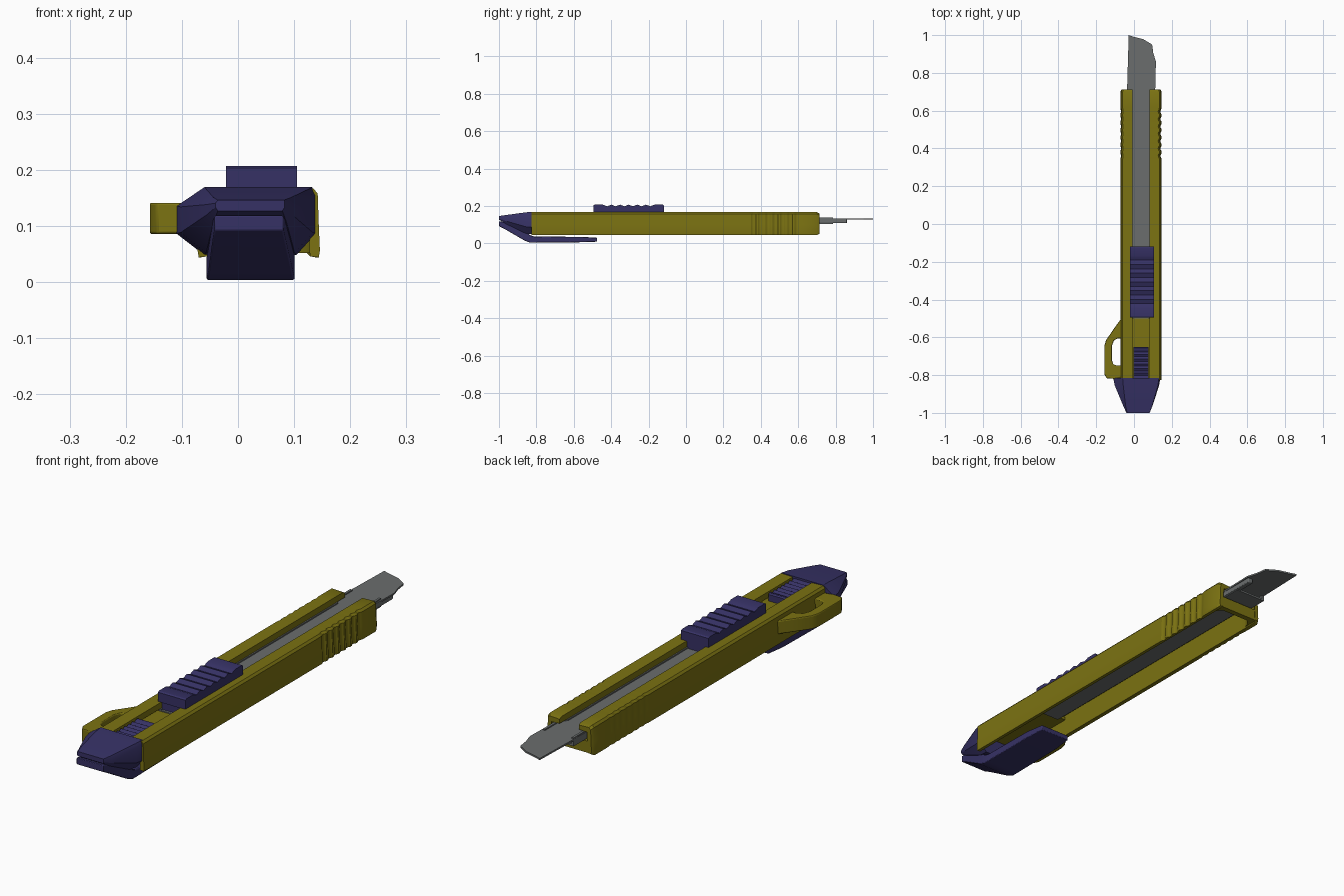
import bpy, bmesh, math

if "Cube" in bpy.data.objects:
    bpy.data.objects.remove(bpy.data.objects["Cube"])

CX = 0.037  # centre line of the knife


def material(name, rgb):
    m = bpy.data.materials.new(name)
    m.diffuse_color = (*rgb, 1)
    m.use_nodes = True
    m.node_tree.nodes["Principled BSDF"].inputs["Base Color"].default_value = m.diffuse_color
    return m


YELLOW = material("yellow_plastic", (0.20, 0.17, 0.006))
BLUE = material("blue_plastic", (0.037, 0.031, 0.13))
STEEL = material("steel", (0.145, 0.155, 0.155))


def finish(name, bm, mat, bevel=0):
    bmesh.ops.recalc_face_normals(bm, faces=bm.faces)
    me = bpy.data.meshes.new(name)
    bm.to_mesh(me)
    bm.free()
    ob = bpy.data.objects.new(name, me)
    bpy.context.collection.objects.link(ob)
    me.materials.append(mat)
    if bevel:
        b = ob.modifiers.new("bevel", 'BEVEL')
        b.width, b.segments, b.limit_method = bevel, 2, 'ANGLE'
        b.angle_limit = math.radians(40)
    bpy.ops.object.select_all(action='DESELECT')
    ob.select_set(True)
    bpy.context.view_layer.objects.active = ob
    bpy.ops.object.shade_smooth_by_angle(angle=math.radians(30))
    return ob


def loft(name, stations, mat, bevel=0):
    """Skin a list of (y, [(x, z), ...]) sections and cap both ends."""
    bm = bmesh.new()
    rings = [[bm.verts.new((x, y, z)) for x, z in pts] for y, pts in stations]
    n = len(rings[0])
    for a, b in zip(rings, rings[1:]):
        for i in range(n):
            j = (i + 1) % n
            bm.faces.new((a[i], a[j], b[j], b[i]))
    bm.faces.new(rings[0])
    bm.faces.new(rings[-1])
    return finish(name, bm, mat, bevel)


def plate(name, outline, z0, z1, mat, bevel=0):
    """Extrude a plan outline between two heights."""
    bm = bmesh.new()
    f = bm.faces.new([bm.verts.new((x, y, z0)) for x, y in outline])
    top = bmesh.ops.extrude_face_region(bm, geom=[f])["geom"]
    bmesh.ops.translate(bm, vec=(0, 0, z1 - z0),
                        verts=[v for v in top if isinstance(v, bmesh.types.BMVert)])
    return finish(name, bm, mat, bevel)


def rect(x0, x1, z0, z1):
    return [(x0, z0), (x1, z0), (x1, z1), (x0, z1)]


def box(name, x0, x1, y0, y1, z0, z1, mat, bevel=0):
    return loft(name, [(y0, rect(x0, x1, z0, z1)), (y1, rect(x0, x1, z0, z1))], mat, bevel)


# Handle rails: two mirrored L sections with finger grooves near the front
def rail_section(side, groove=0.0, shrink=0.0):
    o = 0.105 - shrink
    g = groove
    pts = [(0.044, 0.165 - shrink), (o - 0.008 - g, 0.167 - shrink), (o - g, 0.158 - shrink),
           (o + 0.002 - g, 0.10), (o + 0.004 - g, 0.056 + shrink), (o + 0.002 - g, 0.044 + shrink),
           (0.091 - shrink, 0.046 + shrink), (0.089 - shrink, 0.138), (0.044, 0.140)]
    return [(CX + side * u, z) for u, z in pts]


groove_stations = []
for k in range(7):
    for t, d in ((0.0, 0.0), (0.3, 0.0), (0.5, 0.005), (0.7, 0.006), (0.9, 0.003)):
        groove_stations.append((0.335 + 0.039 * (k + t), d))
for side, label, depth in ((-1, "left", 0.5), (1, "right", 1.0)):
    st = [(-0.825, rail_section(side))]
    st += [(y, rail_section(side, d * depth)) for y, d in groove_stations]
    st += [(0.615, rail_section(side)), (0.70, rail_section(side)),
           (0.713, rail_section(side, 0, 0.007))]
    loft(label + "_handle_rail", st, YELLOW)

# Front wall under the blade, with filleted inner corners
plate("front_handle_wall", [(CX - 0.092, 0.711), (CX - 0.092, 0.64), (CX - 0.082, 0.67),
                            (CX - 0.062, 0.688), (CX + 0.062, 0.688), (CX + 0.082, 0.67),
                            (CX + 0.092, 0.64), (CX + 0.092, 0.711)], 0.052, 0.100, YELLOW)

# Slot floor at the rear of the handle
box("rear_slot_floor", CX - 0.09, CX + 0.09, -0.825, -0.50, 0.118, 0.13, YELLOW)

# Hanging loop on the left side
outer = [(-0.060, -0.49), (-0.100, -0.545), (-0.148, -0.615), (-0.157, -0.645),
         (-0.157, -0.795), (-0.145, -0.817), (-0.100, -0.82), (-0.060, -0.82)]
inner = [(-0.068, -0.605), (-0.085, -0.605), (-0.105, -0.615), (-0.117, -0.645),
         (-0.117, -0.72), (-0.110, -0.742), (-0.090, -0.75), (-0.068, -0.75)]
bm = bmesh.new()
vs = [[bm.verts.new((x, y, z)) for x, y in loop]
      for loop, z in ((outer, 0.086), (outer, 0.141), (inner, 0.141), (inner, 0.086))]
for a, b in zip(vs, vs[1:] + vs[:1]):
    for i in range(8):
        j = (i + 1) % 8
        bm.faces.new((a[i], a[j], b[j], b[i]))
finish("hanging_loop", bm, YELLOW, 0.004)


# Steel blade carrier: open channel in the slot, widening where it leaves the handle
def channel(w):
    pts = [(-w, 0.104), (w, 0.104), (w, 0.139), (w - 0.010, 0.139),
           (w - 0.010, 0.112), (-w + 0.010, 0.112), (-w + 0.010, 0.139), (-w, 0.139)]
    return [(CX + u, z) for u, z in pts]


loft("blade_carrier", [(-0.50, channel(0.05)), (0.66, channel(0.05)),
                       (0.69, channel(0.071)), (0.785, channel(0.071))], STEEL)
box("carrier_side_tongue", 0.088, 0.111, 0.70, 0.86, 0.108, 0.133, STEEL, 0.003)

# Blade with a slanted, slightly worn tip
plate("blade", [(-0.010, -0.50), (0.084, -0.50), (0.084, 0.66), (0.112, 0.70), (0.116, 0.86),
                (0.102, 0.905), (0.096, 0.95), (0.050, 0.978), (-0.005, 0.992),
                (-0.028, 1.0), (-0.037, 0.70), (-0.010, 0.66)], 0.127, 0.134, STEEL)


# Ridged thumb pieces: a block whose top rises and falls along its length
def ridged_block(name, x0, x1, y0, y1, z0, z1, count, depth, margin):
    st = [(y0, rect(x0, x1, z0, z1 - 0.004)), (y0 + 0.006, rect(x0, x1, z0, z1))]
    pitch = (y1 - y0 - 2 * margin) / count
    for k in range(count):
        for t in (0, 0.25, 0.5, 0.75):
            d = depth * (1 - math.cos(2 * math.pi * t)) / 2
            st.append((y0 + margin + pitch * (k + t), rect(x0, x1, z0, z1 - d)))
    st += [(y1 - margin, rect(x0, x1, z0, z1)), (y1 - 0.006, rect(x0, x1, z0, z1)),
           (y1, rect(x0, x1, z0, z1 - 0.004))]
    loft(name, st, BLUE)


ridged_block("thumb_slider", -0.021, 0.105, -0.495, -0.118, 0.164, 0.207, 6, 0.009, 0.05)
box("slider_stem", -0.006, 0.080, -0.49, -0.122, 0.125, 0.168, BLUE)
ridged_block("rear_ridged_insert", -0.002, 0.077, -0.83, -0.65, 0.125, 0.161, 6, 0.007, 0.015)


# Tapered end cap
def cap_section(xl, xr, z0, z1, inset_l, inset_r):
    h = z1 - z0
    return [(xl + inset_l, z1), (xr - inset_r * 0.2, z1), (xr, z1 - 0.12 * h),
            (xr, z0 + 0.32 * h), (xr - inset_r, z0), (xl + inset_l, z0),
            (xl, z0 + 0.32 * h), (xl, z0 + 0.72 * h)]


loft("end_cap", [(-0.815, cap_section(-0.110, 0.139, 0.048, 0.169, 0.05, 0.035)),
                 (-0.855, cap_section(-0.102, 0.133, 0.052, 0.166, 0.045, 0.032)),
                 (-0.965, cap_section(-0.056, 0.097, 0.105, 0.151, 0.012, 0.010)),
                 (-1.000, cap_section(-0.040, 0.083, 0.127, 0.146, 0.004, 0.004))], BLUE)

# Pocket clip: lower lip of the cap sloping down, then running flat under the handle
loft("pocket_clip", [(-1.000, rect(-0.042, 0.081, 0.092, 0.119)),
                     (-0.965, rect(-0.045, 0.085, 0.074, 0.112)),
                     (-0.865, rect(-0.053, 0.098, 0.016, 0.075)),
                     (-0.835, rect(-0.056, 0.101, 0.004, 0.045)),
                     (-0.810, rect(-0.056, 0.101, 0.004, 0.036)),
                     (-0.560, rect(-0.054, 0.099, 0.006, 0.035)),
                     (-0.475, rect(-0.046, 0.092, 0.009, 0.030))], BLUE, 0.003)
